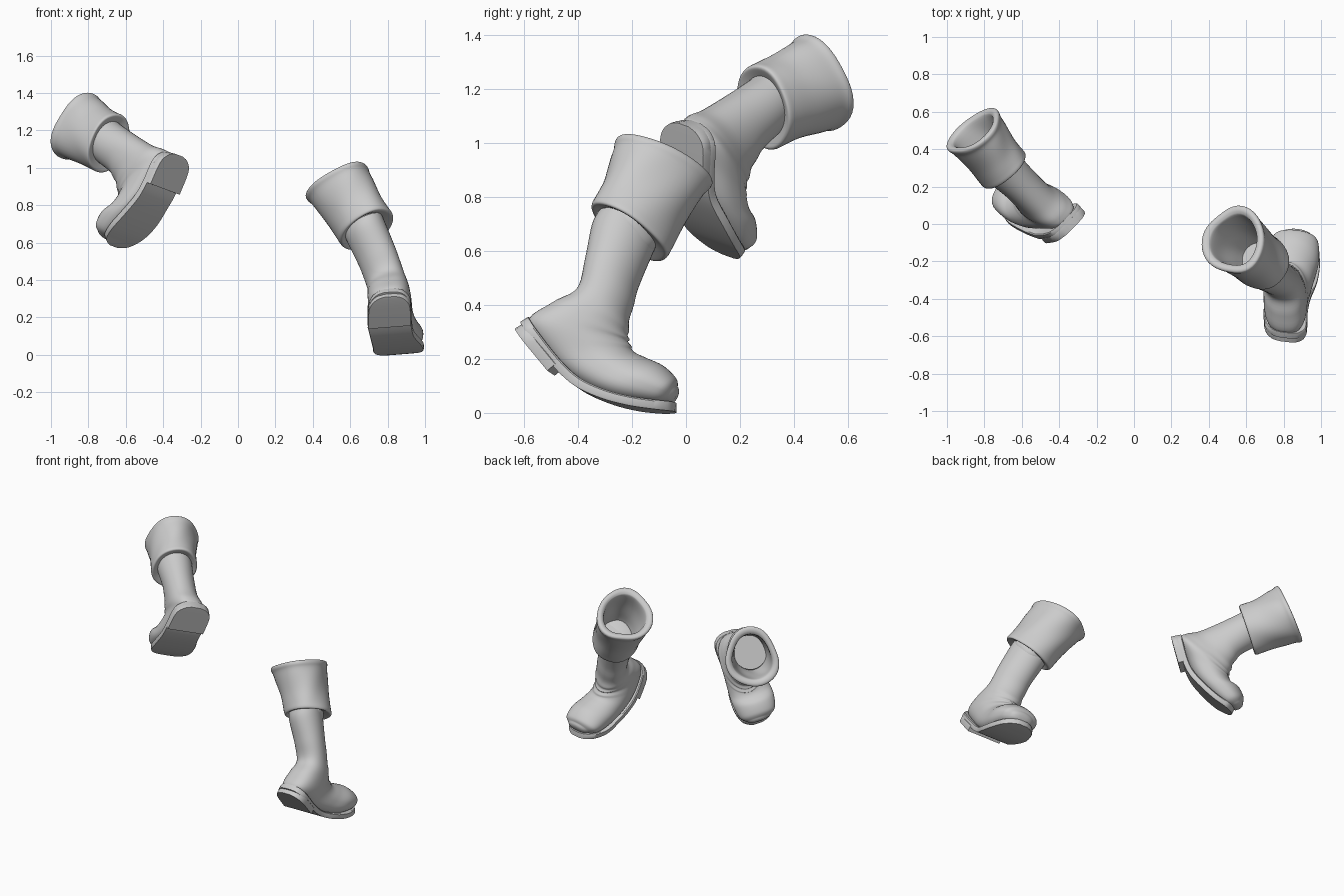
import bpy, bmesh, math
from mathutils import Vector as V


def resample(rows, n):
    """Catmull-Rom interpolation of equal-length number rows."""
    out = []
    for i in range(len(rows) - 1):
        p = [rows[max(0, min(len(rows) - 1, i + k))] for k in (-1, 0, 1, 2)]
        for s in range(n):
            t = s / n
            out.append([0.5 * (2*b + (c-a)*t + (2*a-5*b+4*c-d)*t*t + (3*b-a-3*c+d)*t**3)
                        for a, b, c, d in zip(*p)])
    return out + [list(rows[-1])]


def loft(name, rings, angle=60):
    bm = bmesh.new()
    vs = [[bm.verts.new(p) for p in r] for r in rings]
    n = len(rings[0])
    for a, b in zip(vs, vs[1:]):
        for i in range(n):
            bm.faces.new((a[i], a[(i+1) % n], b[(i+1) % n], b[i]))
    bm.faces.new(vs[0])
    bm.faces.new(vs[-1])
    bmesh.ops.recalc_face_normals(bm, faces=bm.faces)
    me = bpy.data.meshes.new(name)
    bm.to_mesh(me)
    bm.free()
    ob = bpy.data.objects.new(name, me)
    bpy.context.collection.objects.link(ob)
    bpy.ops.object.select_all(action='DESELECT')
    bpy.context.view_layer.objects.active = ob
    ob.select_set(True)
    bpy.ops.object.shade_smooth_by_angle(angle=math.radians(angle))
    return ob


def upper(name, rows, leg_side, foot_side):
    """Rows: front xyz, back xyz, half width, blend from leg side axis to foot side axis."""
    rings = []
    for k, r in enumerate(resample(rows, 6)):
        f, b = V(r[:3]), V(r[3:6])
        c, h = (f + b) / 2, (f - b) / 2
        side = leg_side.lerp(foot_side, r[7]).normalized() * r[6]
        # soft leather folds around the ankle
        fold = .025 * math.sin(k * 1.0) if 12 < k < 34 else 0
        ring = []
        for i in range(40):
            a = 2 * math.pi * i / 40
            co, si = math.cos(a), math.sin(a)
            # squarer on the sole side of the foot
            e = 1 - 0.25 * r[7] * (co < 0)
            g = 1 + fold * max(0, co)
            ring.append(c + h * g * math.copysign(abs(co)**e, co)
                        + side * g * math.copysign(abs(si)**e, si))
        rings.append(ring)
    # rounded toe end
    c = sum(rings[-1], V()) / 40
    fwd = (c - sum(rings[-5], V()) / 40).normalized()
    last = rings[-1]
    for k, d in ((.88, .007), (.65, .014), (.35, .018)):
        rings.append([c + (p - c) * k + fwd * d for p in last])
    return loft(name, rings)


def slab(name, rows, side, thick):
    """Rows: bottom centre xyz and half width; lofted as a flat strip."""
    rows = resample(rows, 5)
    rings = []
    for i, r in enumerate(rows):
        t = V(rows[min(i+1, len(rows)-1)][:3]) - V(rows[max(i-1, 0)][:3])
        up = side.cross(t).normalized() * thick
        c, s = V(r[:3]), side * r[3]
        rings.append([c - s * .97, c + s * .97, c + s + up * .2, c + s + up * .85,
                      c + s * .95 + up, c - s * .95 + up, c - s + up * .85, c - s + up * .2])
    return loft(name, rings, 40)


def cuff(name, bottom, top, front, side, width, tilt, phase, skew):
    profile = [(.05, .10), (0, .14), (-.01, .158), (.03, .166), (.15, .166), (.4, .167), (.7, .178),
               (.86, .184), (.94, .192), (.99, .19), (1.01, .175), (.99, .155), (.92, .143),
               (.6, .135), (.3, .122), (.0, .108), (-.1, .08)]
    axis = top - bottom
    rings = []
    for t, rad in resample(profile, 4):
        ring = []
        for i in range(48):
            a = 2 * math.pi * i / 48
            wob = 1 + (.01 + .04 * max(t, 0)) * math.cos(3 * a + phase) \
                + skew * max(t, 0) * math.sin(2 * a) + .012 * math.sin(5 * a + 7 * t)
            d = (front * math.cos(a) + side * width * math.sin(a)) * rad * wob
            drop = axis * (-tilt * math.cos(a) * (1 - t))
            ring.append(bottom + axis * t + d + drop)
        rings.append(ring)
    return loft(name, rings, 70)


# ---- standing boot (right) ----
leg_a, foot_a = V((.9, 0, .43)).normalized(), V((1, -.12, .08)).normalized()
upper("right_boot_upper", [
    (.67, -.10, .645, .67, -.325, .74, .112, 0),
    (.69, -.12, .60, .69, -.35, .69, .112, 0),
    (.75, -.18, .455, .75, -.375, .565, .106, .1),
    (.79, -.21, .335, .79, -.405, .455, .105, .4),
    (.805, -.213, .285, .80, -.495, .405, .113, .7),
    (.815, -.21, .262, .805, -.585, .332, .117, .9),
    (.825, -.195, .228, .805, -.505, .205, .122, 1),
    (.838, -.15, .205, .825, -.395, .11, .13, 1),
    (.855, -.085, .175, .85, -.26, .05, .138, 1),
    (.865, -.038, .13, .86, -.13, .028, .122, 1),
    (.872, -.033, .10, .87, -.068, .032, .078, 1)], leg_a, foot_a)
slab("right_sole", [
    (.81, -.61, .335, .03), (.81, -.60, .32, .076), (.81, -.565, .272, .112), (.81, -.48, .165, .118),
    (.825, -.40, .092, .118), (.85, -.30, .045, .131), (.86, -.20, .018, .136), (.87, -.11, .006, .114),
    (.873, -.06, .003, .075), (.875, -.038, .003, .03)], foot_a, .035)
slab("right_heel", [
    (.81, -.63, .31, .03), (.81, -.62, .295, .076), (.81, -.585, .25, .112),
    (.81, -.50, .147, .118)], foot_a, .045)
cuff("right_cuff", V((.69, -.21, .67)), V((.53, -.085, .926)),
     V((0, .92, -.40)), leg_a, .95, .08, -1.05, .05)

# ---- raised boot (left) ----
side_b = V((.67, .70, -.25)).normalized()
upper("left_boot_upper", [
    (-.755, .315, 1.045, -.655, .295, 1.25, .108, 0),
    (-.73, .29, 1.02, -.63, .27, 1.23, .108, 0),
    (-.66, .24, .96, -.55, .18, 1.175, .102, .1),
    (-.63, .21, .89, -.46, .09, 1.12, .103, .4),
    (-.62, .195, .84, -.39, .04, 1.095, .112, .7),
    (-.617, .19, .815, -.355, .02, 1.055, .117, .9),
    (-.625, .19, .79, -.41, .023, .94, .122, 1),
    (-.645, .195, .77, -.47, .032, .815, .13, 1),
    (-.685, .21, .745, -.545, .07, .715, .135, 1),
    (-.715, .215, .69, -.625, .125, .632, .116, 1),
    (-.715, .21, .655, -.67, .163, .612, .075, 1)], side_b, side_b)
slab("left_sole", [
    (-.335, .01, 1.072, .03), (-.34, .01, 1.055, .078), (-.36, .007, 1.008, .115), (-.41, 0, .89, .12),
    (-.455, .01, .81, .12), (-.52, .05, .72, .131), (-.585, .09, .65, .128), (-.635, .13, .605, .102),
    (-.655, .147, .587, .068), (-.665, .157, .579, .03)], side_b, .035)
slab("left_heel", [
    (-.315, -.012, 1.067, .03), (-.32, -.012, 1.05, .078), (-.34, -.015, 1.002, .115),
    (-.39, -.022, .885, .12)], side_b, .045)
cuff("left_cuff", V((-.69, .285, 1.13)), V((-.86, .5, 1.22)),
     V((-.43, .1, -.89)).normalized(), side_b, .86, .05, 2.2, 0)
